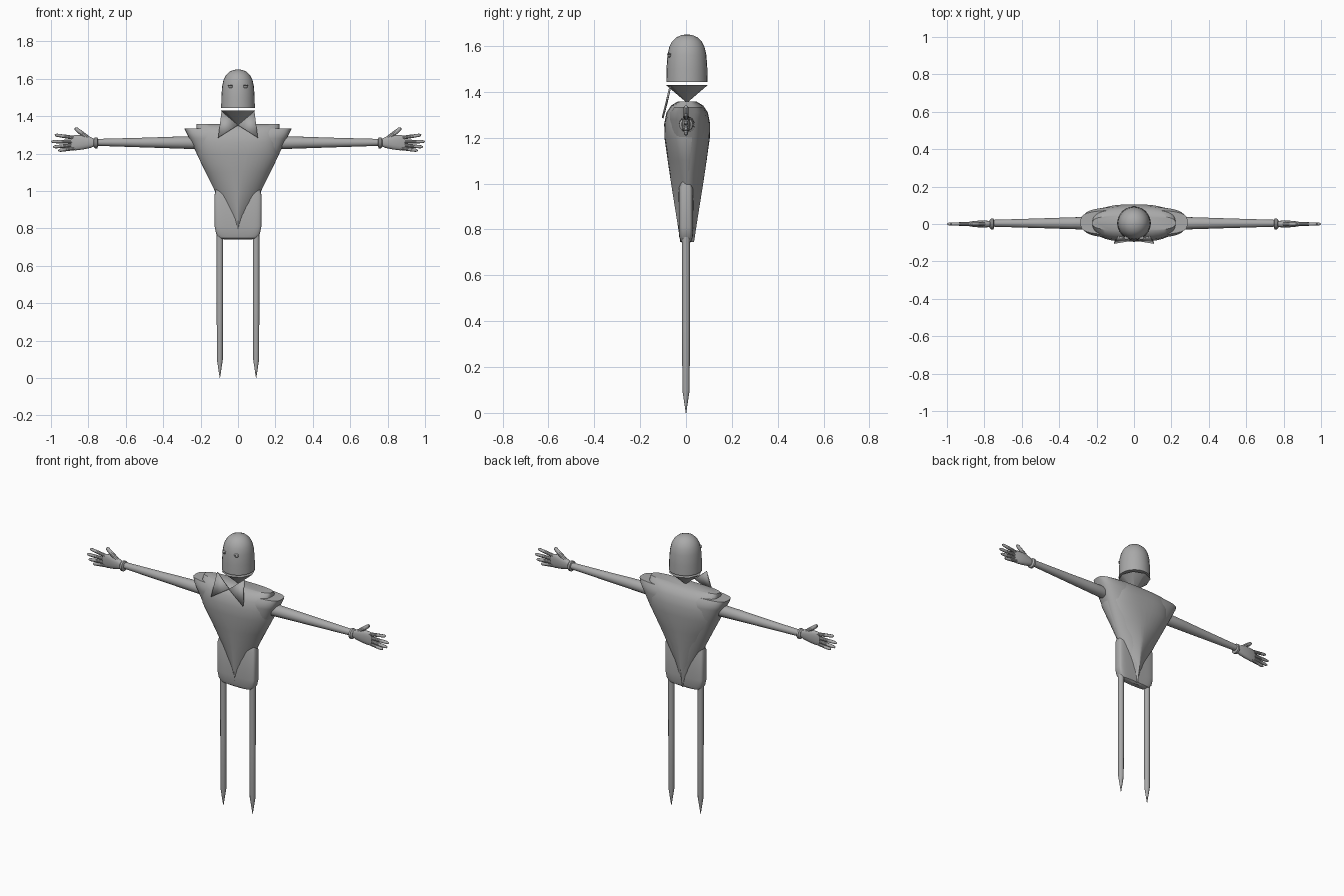
import bpy, bmesh, math
from mathutils import Vector

cube = bpy.data.objects.get("Cube")
if cube:
    bpy.data.objects.remove(cube)

grey = bpy.data.materials.new("plain grey")
grey.use_nodes = True
grey.diffuse_color = (0.4, 0.4, 0.4, 1)
grey.node_tree.nodes["Principled BSDF"].inputs["Base Color"].default_value = (0.4, 0.4, 0.4, 1)
parts = []


def finish(name, bm):
    bmesh.ops.recalc_face_normals(bm, faces=bm.faces)
    mesh = bpy.data.meshes.new(name)
    bm.to_mesh(mesh)
    bm.free()
    mesh.materials.append(grey)
    ob = bpy.data.objects.new(name, mesh)
    bpy.context.collection.objects.link(ob)
    parts.append(ob)
    return ob


def sweep(name, stations, y=0.0, sides=24, side=1):
    """Loft superellipse rings; station = x, z, in-plane radius, y radius, power."""
    bm = bmesh.new()
    first, last = stations[0], stations[-1]
    axis = Vector((side * (last[0] - first[0]), 0, last[1] - first[1])).normalized()
    across = axis.cross(Vector((0, 1, 0)))
    rings = []
    for x, z, rv, ry, n in stations:
        ring = []
        for i in range(sides):
            a = math.tau * i / sides
            c, s = math.cos(a), math.sin(a)
            u = math.copysign(abs(c) ** (2 / n), c) * rv
            v = math.copysign(abs(s) ** (2 / n), s) * ry
            ring.append(bm.verts.new(Vector((side * x, y + v, z)) + across * u))
        rings.append(ring)
    for lo, hi in zip(rings, rings[1:]):
        for i in range(sides):
            j = (i + 1) % sides
            bm.faces.new((lo[i], lo[j], hi[j], hi[i]))
    bm.faces.new(rings[0])
    bm.faces.new(rings[-1])
    return finish(name, bm)


def round_tube(name, pts, y=0.0, sides=12, side=1):
    return sweep(name, [(x, z, r, r, 2) for x, z, r in pts], y, sides, side)


# Coat: shallow outer layer with wide shoulders, deeper vest over it
def taper(z):
    return max(0.002, (z - 0.75) * 0.491)


sweep("coat_shoulders", [(0, z, taper(z), d, n) for z, d, n in (
    (0.75, 0.026, 1.3), (0.9, 0.045, 1.5), (1.05, 0.066, 2), (1.2, 0.084, 2.8),
    (1.28, 0.086, 3.2), (1.31, 0.082, 3.5), (1.333, 0.066, 3.5))], 0.008, 40)
sweep("vest", [(0, z, min(0.222, taper(z) + 0.001), d, n) for z, d, n in (
    (0.745, 0.03, 1.2), (0.85, 0.046, 1.2), (1.0, 0.07, 1.5), (1.1, 0.085, 1.9),
    (1.2, 0.099, 2.4), (1.26, 0.1, 2.7), (1.31, 0.09, 2.9), (1.34, 0.07, 3),
    (1.358, 0.04, 3))], 0.005, 40)

# Hips: thin slab with rounded lower corners
sweep("hips", [(0, z, w, d, n) for z, w, d, n in (
    (0.74, 0.07, 0.014, 3), (0.748, 0.1, 0.024, 4), (0.77, 0.117, 0.03, 5),
    (0.81, 0.125, 0.032, 5), (0.98, 0.125, 0.032, 5), (1.02, 0.115, 0.02, 4))], 0, 32)

# Head floating above a faceted neck cone
sweep("head", [(0, z, r, r, 2) for z, r in (
    (1.443, 0.09), (1.5, 0.089), (1.56, 0.085), (1.595, 0.077), (1.62, 0.064),
    (1.638, 0.045), (1.647, 0.024), (1.65, 0.004))], 0.004, 24)
sweep("neck", [(0, 1.355, 0.004, 0.004, 2), (0, 1.43, 0.092, 0.092, 2)], 0.004, 8)

for side, label in ((1, "left"), (-1, "right")):
    # Eye with a heavy lid
    for part, z, h, depth in (("eye", 1.557, 0.007, 0.008), ("eyelid", 1.564, 0.004, 0.011)):
        bm = bmesh.new()
        bmesh.ops.create_uvsphere(bm, u_segments=12, v_segments=8, radius=1)
        bmesh.ops.scale(bm, vec=(0.013, depth, h), verts=bm.verts)
        bmesh.ops.translate(bm, vec=(side * 0.04, -0.073, z), verts=bm.verts)
        finish(f"{label}_{part}", bm)

    # Pointed collar flap
    bm = bmesh.new()
    corners = ((0.088, -0.068, 1.425), (0.106, -0.102, 1.285), (0, -0.084, 1.352))
    bm.faces.new([bm.verts.new((side * x, y, z)) for x, y, z in corners])
    flap = finish(f"{label}_collar", bm)
    flap.modifiers.new("thickness", "SOLIDIFY").thickness = 0.008
    flap.modifiers["thickness"].offset = 0

    # Spike leg
    round_tube(f"{label}_leg", [(0.097, 0.0, 0.001), (0.097, 0.1, 0.016),
                                (0.097, 0.4, 0.017), (0.097, 0.78, 0.018)], 0, 12, side)

    # Arm and cuff
    round_tube(f"{label}_arm", [(0.19, 1.258, 0.03), (0.21, 1.258, 0.035), (0.35, 1.259, 0.031),
                                (0.5, 1.259, 0.026), (0.77, 1.26, 0.018)], 0.004, 16, side)
    round_tube(f"{label}_cuff", [(0.748, 1.258, 0.02), (0.753, 1.257, 0.03),
                                 (0.764, 1.257, 0.03), (0.772, 1.258, 0.02)], 0, 16, side)

    # Hand
    sweep(f"{label}_palm", [(x, z, w, d, 2.4) for x, z, w, d in (
        (0.765, 1.258, 0.018, 0.016), (0.79, 1.26, 0.03, 0.018), (0.83, 1.26, 0.038, 0.018),
        (0.87, 1.258, 0.041, 0.014), (0.892, 1.257, 0.035, 0.009))], 0, 20, side)
    fingers = {"thumb": (0.79, 1.272, 0.872, 1.337), "index_finger": (0.86, 1.282, 0.98, 1.3),
               "middle_finger": (0.86, 1.264, 1.0, 1.264), "ring_finger": (0.86, 1.247, 0.99, 1.235),
               "little_finger": (0.85, 1.232, 0.962, 1.216)}
    for finger, (x0, z0, x1, z1) in fingers.items():
        r = 0.013 if finger == "thumb" else 0.0105
        round_tube(f"{label}_{finger}", [
            (x0 + (x1 - x0) * t, z0 + (z1 - z0) * t, r * k)
            for t, k in ((0, 1), (0.5, 0.95), (0.9, 0.8), (0.97, 0.55), (1, 0.1))], 0, 10, side)

# Smooth shading with sharp edges kept
bpy.ops.object.select_all(action="DESELECT")
for ob in parts:
    ob.select_set(True)
bpy.context.view_layer.objects.active = parts[0]
bpy.ops.object.shade_smooth_by_angle(angle=math.radians(35))
